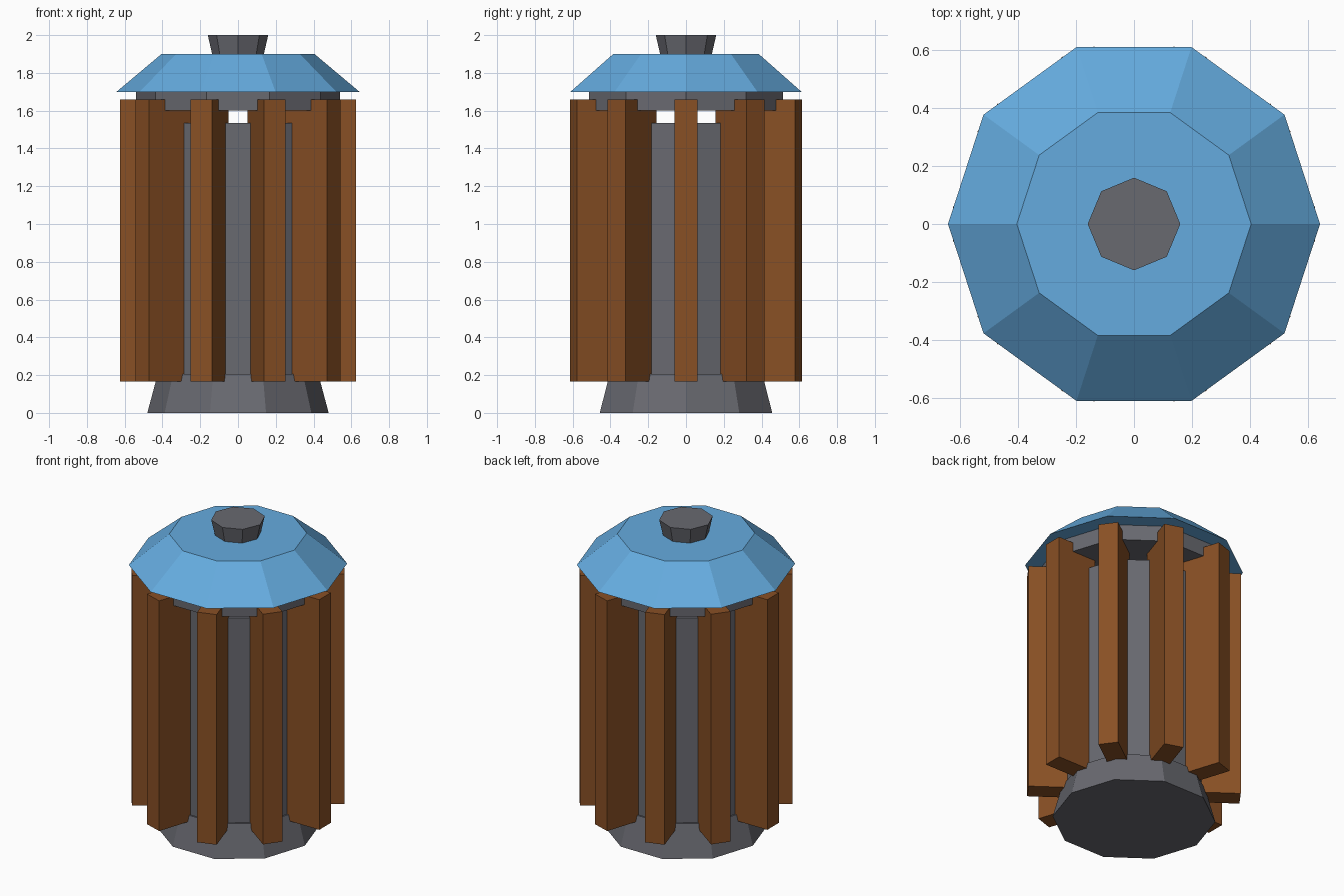
import bpy
from math import radians, cos, sin

old = bpy.data.objects.get("Cube")
if old:
    bpy.data.objects.remove(old, do_unlink=True)


def material(name, color):
    mat = bpy.data.materials.new(name)
    mat.use_nodes = True
    mat.diffuse_color = (*color, 1)
    mat.node_tree.nodes["Principled BSDF"].inputs["Base Color"].default_value = (*color, 1)
    return mat


BLUE = material("roof blue", (0.13, 0.41, 0.74))
BROWN = material("wood brown", (0.25, 0.08, 0.018))
GREY = material("metal grey", (0.14, 0.142, 0.163))


def frustum(name, mat, sides, r_low, r_high, z_low, z_high):
    """Closed faceted drum or cone section with a corner on +x."""
    bpy.ops.mesh.primitive_cone_add(
        vertices=sides, radius1=r_low, radius2=r_high, depth=z_high - z_low,
        location=(0, 0, (z_low + z_high) / 2))
    obj = bpy.context.object
    obj.name = name
    # Turn the corner from +y to +x
    obj.rotation_euler.z = radians(-90)
    obj.data.materials.append(mat)
    return obj


# Metal body, from the foot up
frustum("base", GREY, 10, 0.48, 0.425, 0, 0.205)
frustum("inner_drum", GREY, 10, 0.415, 0.415, 0.2, 1.535)
frustum("collar", GREY, 10, 0.54, 0.54, 1.6, 1.7)

# Roof and its knob
frustum("roof", BLUE, 10, 0.643, 0.405, 1.7, 1.9)
frustum("top_knob", GREY, 8, 0.137, 0.16, 1.9, 2.0)

# Wooden slats, one on each corner of the drum
INNER, OUTER, WIDTH = 0.35, 0.626, 0.12
LOW, HIGH = 0.165, 1.66
for i in range(10):
    a = radians(36 * i)
    r = (INNER + OUTER) / 2
    bpy.ops.mesh.primitive_cube_add(
        size=1, location=(r * cos(a), r * sin(a), (LOW + HIGH) / 2), rotation=(0, 0, a))
    slat = bpy.context.object
    slat.name = f"slat_{i + 1}"
    slat.scale = (OUTER - INNER, WIDTH, HIGH - LOW)
    slat.data.materials.append(BROWN)
